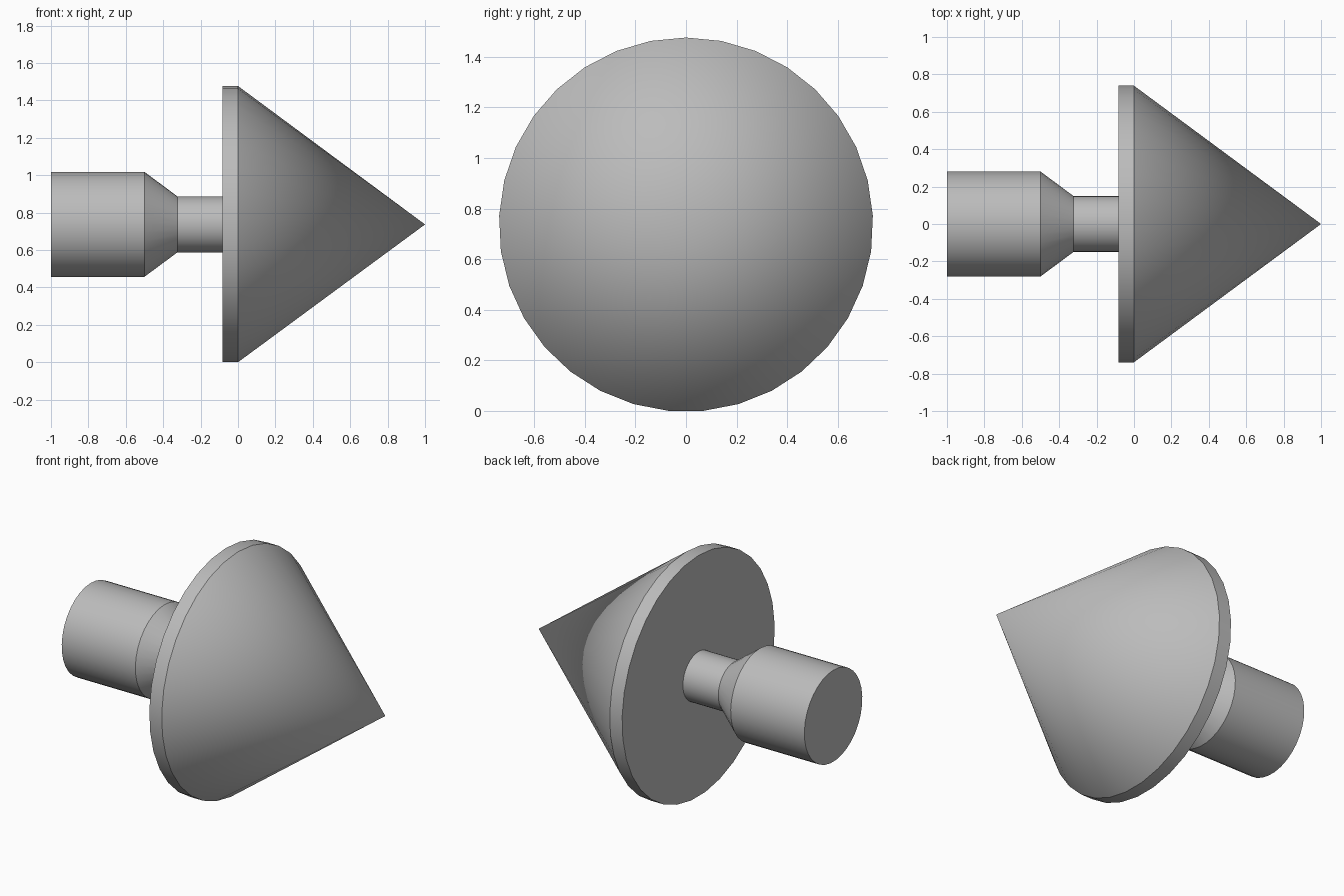
import bpy
import math
from mathutils import Vector

SIDES = 33
RADIUS = 0.74
AXIS_Z = RADIUS * math.cos(math.pi / SIDES)   # lowest flat rests on the ground

cube = bpy.data.objects.get("Cube")
if cube:
    bpy.data.objects.remove(cube, do_unlink=True)

# Single grey material
grey = bpy.data.materials.new("plain_grey")
grey.use_nodes = True
colour = (0.5, 0.5, 0.5, 1.0)
grey.diffuse_color = colour
grey.node_tree.nodes["Principled BSDF"].inputs["Base Color"].default_value = colour


def lathe(name, profile):
    """Turn (x, radius) points about the x axis; a radius of 0 makes a tip,
    and the first ring is closed with a flat cap."""
    verts, faces, rings = [], [], []
    for x, r in profile:
        count = SIDES if r > 0 else 1
        rings.append([len(verts) + i for i in range(count)])
        for i in range(count):
            a = 2 * math.pi * i / SIDES
            verts.append(Vector((x, -r * math.sin(a), r * math.cos(a))))
    faces.append(rings[0][::-1])
    for low, high in zip(rings, rings[1:]):
        for i in range(SIDES):
            j = (i + 1) % SIDES
            if len(high) == 1:
                faces.append((low[i], low[j], high[0]))
            else:
                faces.append((low[i], low[j], high[j], high[i]))
    mesh = bpy.data.meshes.new(name)
    mesh.from_pydata(verts, [], faces)
    mesh.materials.append(grey)
    obj = bpy.data.objects.new(name, mesh)
    obj.location.z = AXIS_Z
    bpy.context.collection.objects.link(obj)
    bpy.ops.object.select_all(action="DESELECT")
    obj.select_set(True)
    bpy.context.view_layer.objects.active = obj
    bpy.ops.object.shade_smooth_by_angle(angle=math.radians(30))
    return obj


# Pointed head with its short cylindrical rim
lathe("cone_head", [(-0.084, RADIUS), (0, RADIUS), (1, 0)])

# Mounting pin: thick shank, taper and thin neck meeting the head
lathe("mounting_pin", [(-1, 0.281), (-0.5, 0.281), (-0.324, 0.15), (-0.084, 0.15)])
